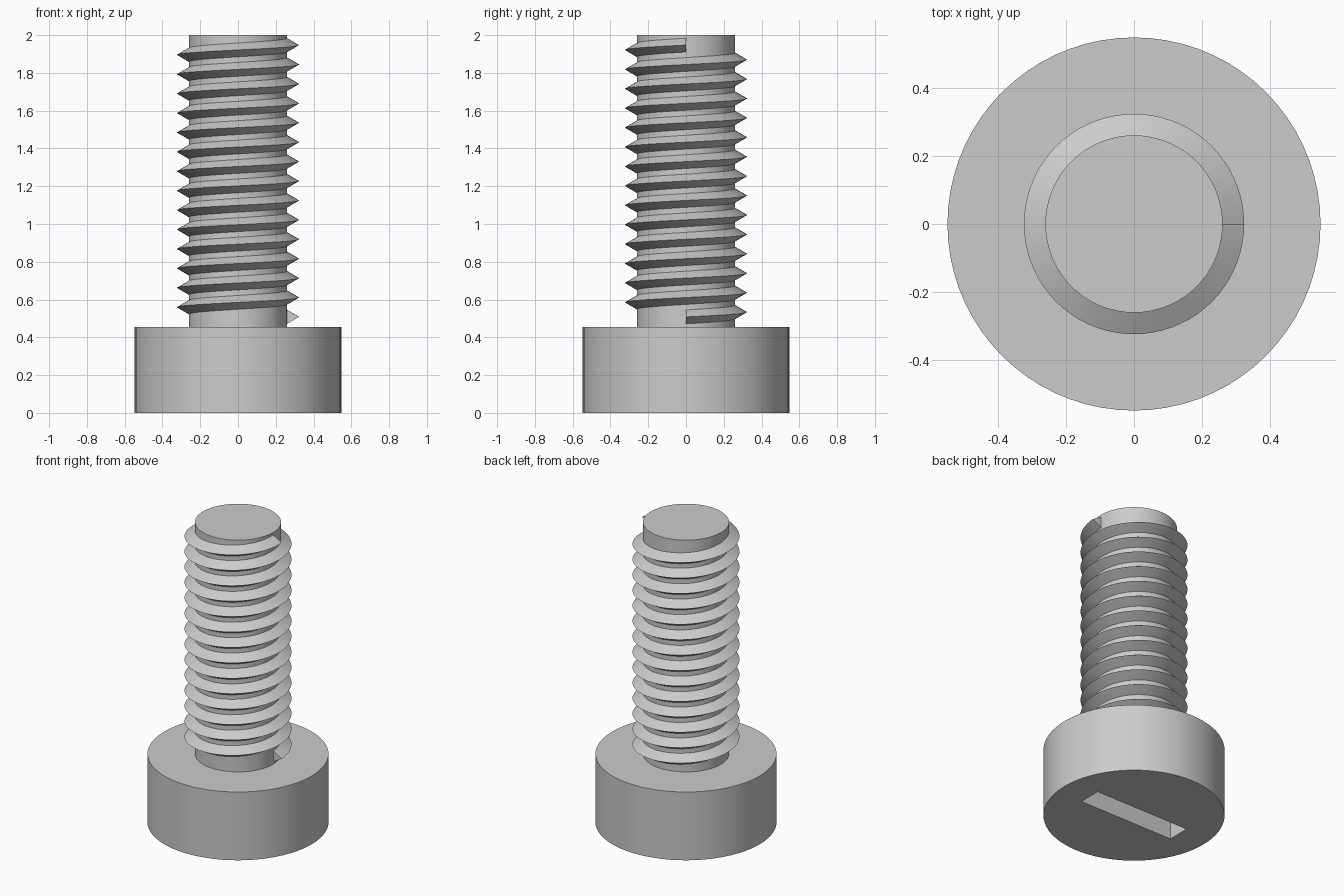
import bpy
import bmesh
import math

if "Cube" in bpy.data.objects:
    bpy.data.objects.remove(bpy.data.objects["Cube"])

SEG = 72                      # sides per full turn
HEAD_R, HEAD_H = 0.547, 0.455
SHAFT_R, TOP = 0.26, 2.0
CREST_R, ROOT_R, ROOT_HALF = 0.323, 0.255, 0.0395
PITCH, TURNS, START_Z = 0.1028, 14, 0.508

steel = bpy.data.materials.new("grey steel")
steel.diffuse_color = (0.6, 0.6, 0.6, 1)
steel.use_nodes = True
steel.node_tree.nodes["Principled BSDF"].inputs["Base Color"].default_value = steel.diffuse_color


def smooth(obj):
    bpy.ops.object.select_all(action='DESELECT')
    obj.select_set(True)
    bpy.context.view_layer.objects.active = obj
    bpy.ops.object.shade_smooth_by_angle(angle=math.radians(30))


def cylinder(name, r, z0, z1):
    bpy.ops.mesh.primitive_cylinder_add(vertices=SEG, radius=r, depth=z1 - z0,
                                        location=(0, 0, (z0 + z1) / 2))
    obj = bpy.context.object
    obj.name = name
    obj.data.materials.append(steel)
    return obj


# Head with a screwdriver slot cut into its underside
head = cylinder("head", HEAD_R, 0, HEAD_H)
bpy.ops.mesh.primitive_cube_add(size=1, location=(0, 0, 0))
cutter = bpy.context.object
cutter.name = "slot_cutter"
cutter.scale = (0.70, 0.152, 0.50)
cutter.hide_render = True
cutter.data.materials.append(steel)
bpy.context.view_layer.update()
cut = head.modifiers.new("slot", 'BOOLEAN')
cut.operation = 'DIFFERENCE'
cut.solver = 'EXACT'
cut.object = cutter
bpy.context.view_layer.objects.active = head
bpy.ops.object.modifier_apply(modifier=cut.name)
bpy.data.objects.remove(cutter)
smooth(head)

# Plain shaft
smooth(cylinder("shaft", SHAFT_R, HEAD_H, TOP))

# Right-handed thread: a triangular profile swept along a helix, capped at both ends
bm = bmesh.new()
profile = [(ROOT_R, -ROOT_HALF), (CREST_R, 0), (ROOT_R, ROOT_HALF)]
rings = []
for i in range(SEG * TURNS + 1):
    a = 2 * math.pi * i / SEG
    z = START_Z + PITCH * i / SEG
    rings.append([bm.verts.new((r * math.cos(a), r * math.sin(a), z + dz))
                  for r, dz in profile])
for p, q in zip(rings, rings[1:]):
    for k in range(3):
        n = (k + 1) % 3
        bm.faces.new((p[k], q[k], q[n], p[n]))
bm.faces.new(rings[0])
bm.faces.new(rings[-1][::-1])
bmesh.ops.recalc_face_normals(bm, faces=bm.faces)
mesh = bpy.data.meshes.new("thread")
bm.to_mesh(mesh)
bm.free()
mesh.materials.append(steel)
thread = bpy.data.objects.new("thread", mesh)
bpy.context.collection.objects.link(thread)
smooth(thread)
